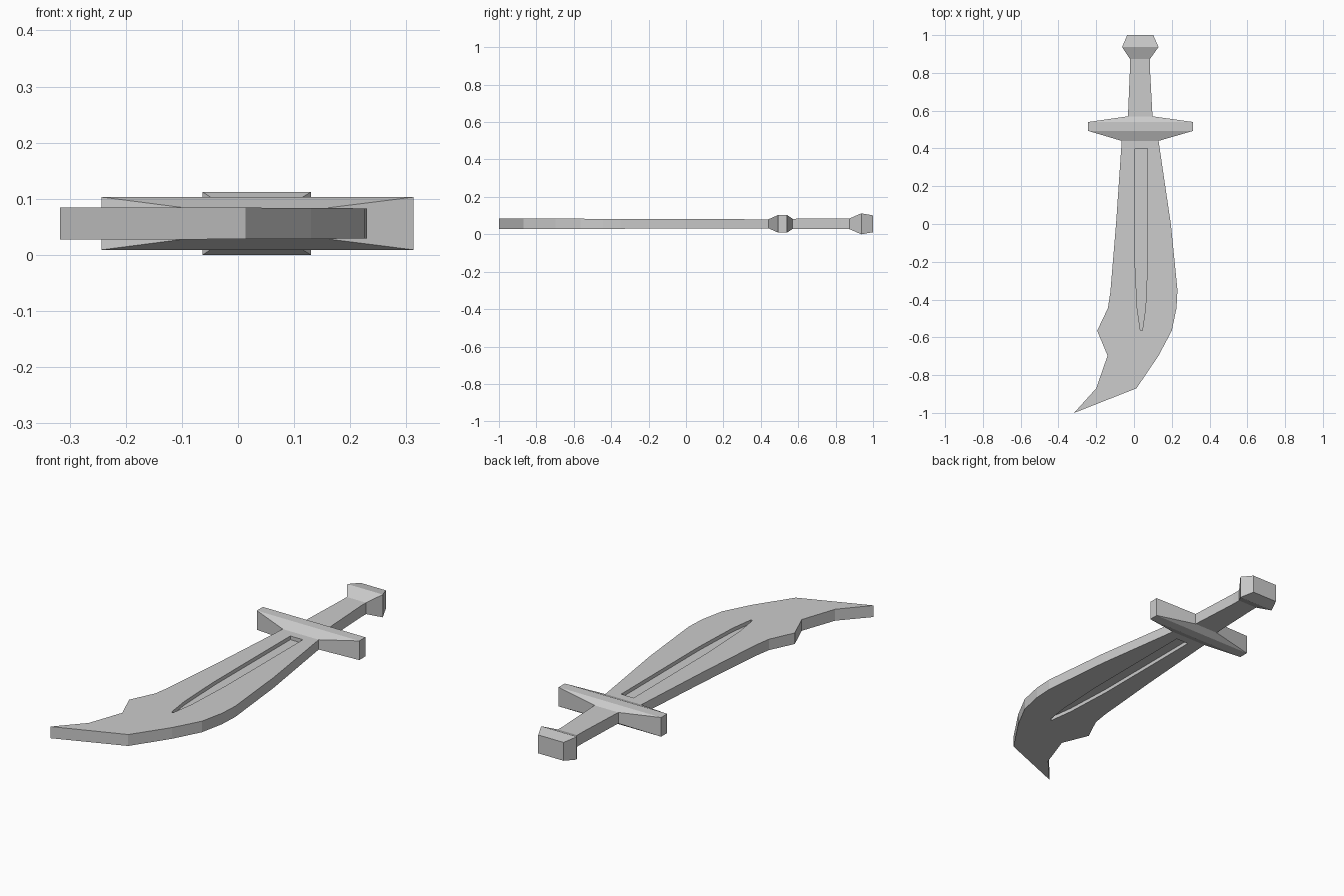
import bpy, bmesh

if "Cube" in bpy.data.objects:
    bpy.data.objects.remove(bpy.data.objects["Cube"])

MID = 0.056  # height of the sword's centre plane


def finish(bm, name):
    bmesh.ops.recalc_face_normals(bm, faces=bm.faces)
    mesh = bpy.data.meshes.new(name)
    bm.to_mesh(mesh)
    bm.free()
    obj = bpy.data.objects.new(name, mesh)
    obj.location.z = MID
    bpy.context.collection.objects.link(obj)
    return obj


def loft(name, sections, cap_end=False):
    """Join rectangles (y, x_left, x_right, half_height) along y."""
    bm = bmesh.new()
    rings = [[bm.verts.new((x, y, z)) for x, z in ((a, -h), (b, -h), (b, h), (a, h))]
             for y, a, b, h in sections]
    for r, s in zip(rings, rings[1:]):
        for i in range(4):
            j = (i + 1) % 4
            bm.faces.new((r[i], r[j], s[j], s[i]))
    if cap_end:
        bm.faces.new(rings[-1])
    return finish(bm, name)


def half_thickness(y):
    return 0.0285 - 0.0045 * (y + 1) / 1.44


def ring(bm, points, side, depth=0.0):
    return [bm.verts.new((x, y, side * (half_thickness(y) - depth))) for x, y in points]


def loop_edges(bm, verts):
    return [bm.edges.new((v, verts[(i + 1) % len(verts)])) for i, v in enumerate(verts)]


# Blade: curved outline with a recessed groove on both faces
outline = [(-0.065, 0.44), (-0.095, 0.0), (-0.125, -0.36), (-0.138, -0.445),
           (-0.195, -0.565), (-0.14, -0.697), (-0.2, -0.87), (-0.317, -1.0),
           (0.013, -0.87), (0.13, -0.697), (0.2, -0.565), (0.225, -0.445),
           (0.23, -0.35), (0.195, 0.0), (0.13, 0.44)]
groove = [(0.004, 0.4), (0.005, -0.2), (0.017, -0.445), (0.034, -0.565),
          (0.044, -0.565), (0.061, -0.445), (0.072, -0.2), (0.072, 0.4)]

bm = bmesh.new()
outer = {}
for side in (1, -1):
    outer[side] = ring(bm, outline, side)
    rim = ring(bm, groove, side)
    floor = ring(bm, groove, side, 0.018)
    edges = loop_edges(bm, outer[side]) + loop_edges(bm, rim)
    bmesh.ops.triangle_fill(bm, edges=edges, use_beauty=True)
    bm.faces.new(floor)
    for i in range(len(rim)):
        j = (i + 1) % len(rim)
        bm.faces.new((rim[i], rim[j], floor[j], floor[i]))
for i in range(len(outline) - 1):  # the root stays open inside the guard
    bm.faces.new((outer[1][i], outer[1][i + 1], outer[-1][i + 1], outer[-1][i]))
finish(bm, "blade")

# Crossguard: tall bar tapering into the blade and the grip
loft("crossguard", [(0.44, -0.065, 0.13, 0.024), (0.493, -0.243, 0.313, 0.047),
                    (0.54, -0.243, 0.313, 0.047), (0.57, -0.032, 0.098, 0.027)])

# Grip
loft("grip", [(0.57, -0.032, 0.098, 0.027), (0.83, -0.021, 0.084, 0.028),
              (0.873, -0.021, 0.084, 0.028)])

# Pommel: flared block with a closed end
loft("pommel", [(0.873, -0.021, 0.084, 0.028), (0.937, -0.063, 0.13, 0.056),
                (1.0, -0.036, 0.102, 0.045)], cap_end=True)
